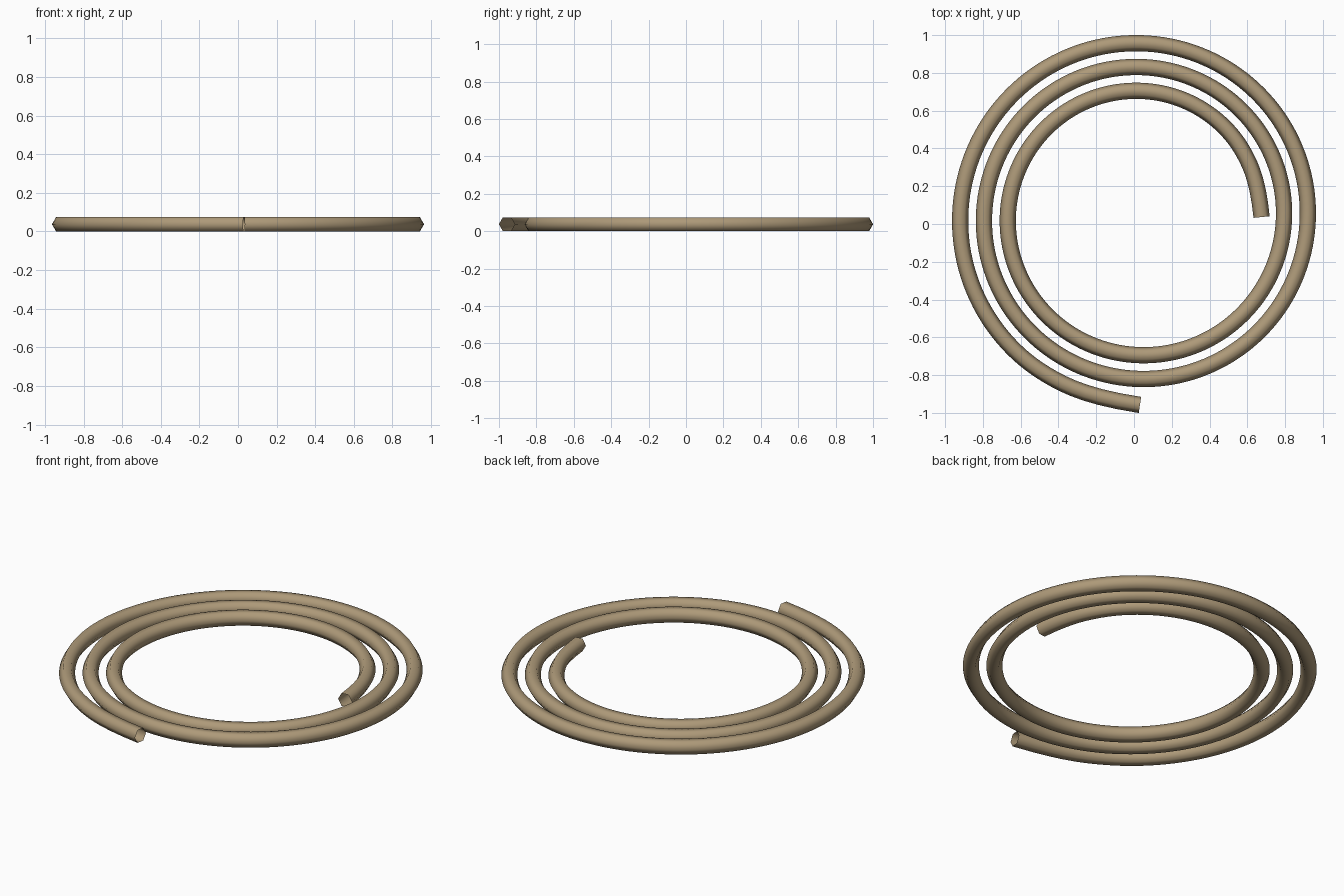
import bpy
import math

cube = bpy.data.objects.get("Cube")
if cube:
    bpy.data.objects.remove(cube, do_unlink=True)

TURNS = 2.75
STEPS = 24              # control points per turn
START_RADIUS = 0.644
PITCH = 0.1275
TUBE_RADIUS = 0.043
CENTER_X, CENTER_Y = 0.0315, 0.0368
HEIGHT = TUBE_RADIUS * math.cos(math.pi / 6)

# Flat spiral path, wound outward counter-clockwise
curve = bpy.data.curves.new("coiled_tube", "CURVE")
curve.dimensions = "3D"
spline = curve.splines.new("NURBS")
count = round(TURNS * STEPS) + 1
spline.points.add(count - 1)
for i, point in enumerate(spline.points):
    turn = i / STEPS
    angle = turn * math.tau
    radius = START_RADIUS + PITCH * turn
    point.co = (CENTER_X + radius * math.cos(angle),
                CENTER_Y + radius * math.sin(angle), HEIGHT, 1)
spline.order_u = 4
spline.use_endpoint_u = True
spline.resolution_u = 6
spline.use_smooth = True

# Six-sided hollow section with open ends, flat on top and bottom
section = bpy.data.curves.new("tube_section", "CURVE")
section.dimensions = "2D"
ring = section.splines.new("POLY")
ring.points.add(5)
for i, point in enumerate(ring.points):
    a = i * math.pi / 3
    point.co = (TUBE_RADIUS * math.cos(a), TUBE_RADIUS * math.sin(a), 0, 1)
ring.use_cyclic_u = True
section_obj = bpy.data.objects.new("tube_section", section)
section_obj.hide_render = True
bpy.context.collection.objects.link(section_obj)

curve.bevel_mode = "OBJECT"
curve.bevel_object = section_obj
curve.use_fill_caps = False

# Tan finish
tan = bpy.data.materials.new("tan")
tan.use_nodes = True
color = (0.42, 0.32, 0.19, 1)
tan.diffuse_color = color
tan.node_tree.nodes["Principled BSDF"].inputs["Base Color"].default_value = color
curve.materials.append(tan)

# Turn the sweep into a smooth-shaded mesh
tube = bpy.data.objects.new("coiled_tube", curve)
bpy.context.collection.objects.link(tube)
bpy.ops.object.select_all(action="DESELECT")
tube.select_set(True)
bpy.context.view_layer.objects.active = tube
bpy.ops.object.convert(target="MESH")
bpy.ops.object.shade_smooth()
bpy.data.objects.remove(section_obj, do_unlink=True)
